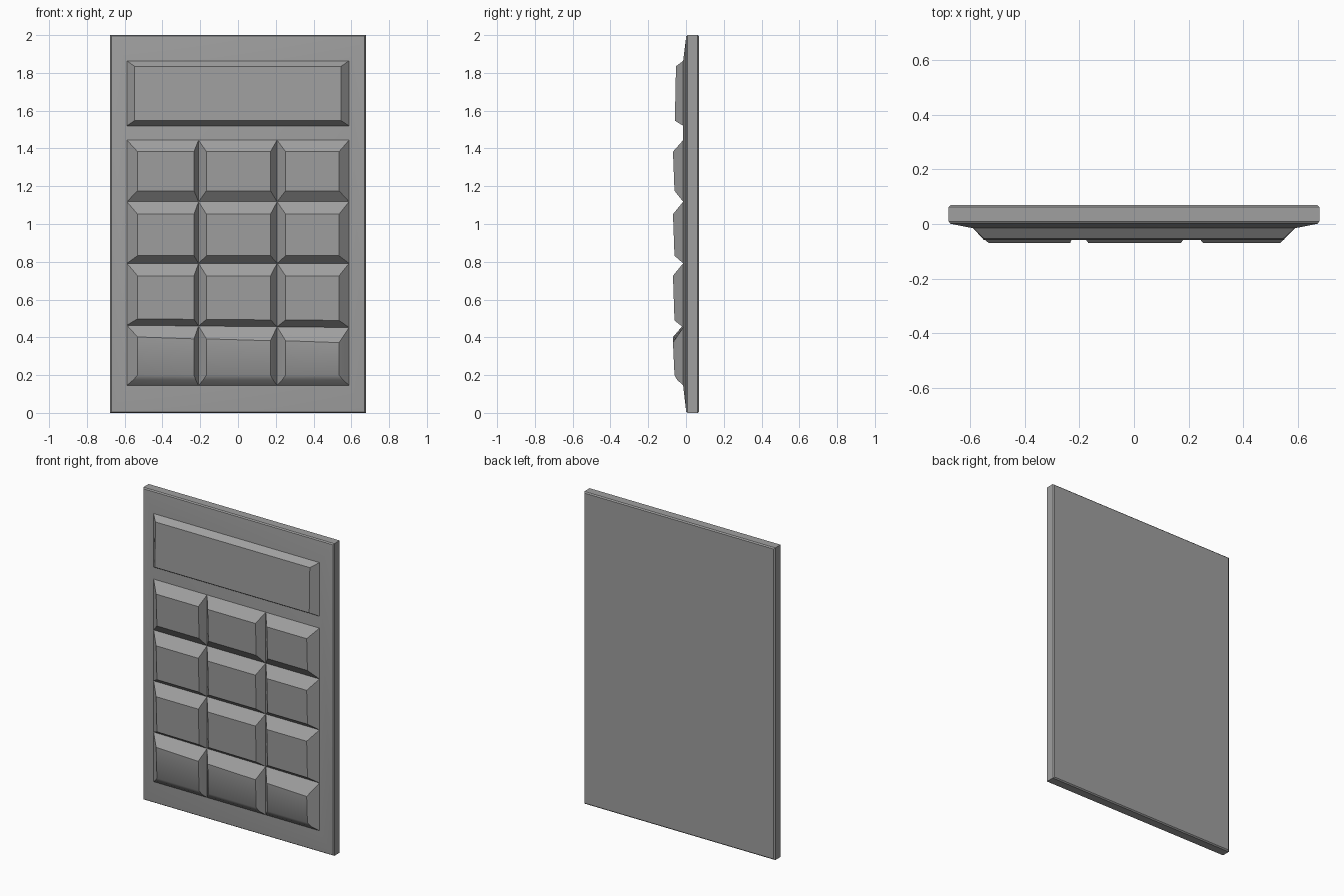
import bpy, bmesh, math
from mathutils import Vector

cube = bpy.data.objects.get("Cube")
if cube:
    bpy.data.objects.remove(cube, do_unlink=True)

grey = bpy.data.materials.new("mid_grey")
grey.use_nodes = True
colour = (0.35, 0.35, 0.35, 1)
grey.diffuse_color = colour
grey.node_tree.nodes["Principled BSDF"].inputs["Base Color"].default_value = colour

FACE = -0.015  # front plane of the casing


def rect(x0, x1, z0, z1, y_low, y_high=None, sag0=0, sag1=0):
    """Rectangle ring facing front; sags lower the right end of each edge."""
    y_high = y_low if y_high is None else y_high
    return [Vector((x0, y_low, z0)), Vector((x1, y_low, z0 - sag0)),
            Vector((x1, y_high, z1 - sag1)), Vector((x0, y_high, z1))]


def loft(name, rings, cap_back=False):
    """Skin the rings from back to front and cap the front."""
    bm = bmesh.new()
    loops = [[bm.verts.new(p) for p in ring] for ring in rings]
    for a, b in zip(loops, loops[1:]):
        for i in range(4):
            j = (i + 1) % 4
            bm.faces.new((a[i], a[j], b[j], b[i]))
    bm.faces.new(loops[-1])
    if cap_back:
        bm.faces.new(loops[0][::-1])
    mesh = bpy.data.meshes.new(name)
    bm.to_mesh(mesh)
    bm.free()
    mesh.materials.append(grey)
    obj = bpy.data.objects.new(name, mesh)
    bpy.context.collection.objects.link(obj)
    bpy.ops.object.select_all(action="DESELECT")
    obj.select_set(True)
    bpy.context.view_layer.objects.active = obj
    bpy.ops.object.shade_smooth_by_angle(angle=math.radians(30))


# Casing: slab with chamfered rims and a sloping front border
W = 0.677
loft("casing", [
    rect(-W + 0.007, W - 0.007, 0.007, 1.993, 0.069),
    rect(-W, W, 0, 2, 0.062),
    rect(-W, W, 0, 2, 0.009),
    rect(-W + 0.006, W - 0.006, 0.006, 1.994, 0.001),
    rect(-0.59, 0.59, 0.143, 1.865, FACE),
], cap_back=True)

# Display panel
loft("display", [
    rect(-0.588, 0.588, 1.52, 1.864, FACE),
    rect(-0.548, 0.546, 1.547, 1.835, -0.059, -0.053),
])

# Keys: (base left, base right, top left, top right) per column
columns = [(-0.588, -0.209, -0.532, -0.233),
           (-0.209, 0.207, -0.167, 0.172),
           (0.207, 0.588, 0.252, 0.535)]
# (base low, base high, top low, top high) per row
rows = [(1.118, 1.444, 1.176, 1.383),
        (0.792, 1.118, 0.832, 1.052),
        (0.464, 0.792, 0.498, 0.726),
        (0.146, 0.464, 0.2, 0.402)]

for r, (b0, b1, t0, t1) in enumerate(rows):
    for c, (x0, x1, u0, u1) in enumerate(columns):
        # The lowest seam and the bottom row's tops lean down to the right
        seam = 0.004 if r == 2 else 0
        lean = 0.01 if r == 3 else 0
        drop = c * lean
        base = rect(x0, x1, b0 - c * seam, b1 - drop * 0.4, FACE,
                    sag0=seam, sag1=lean * 0.4)
        top = rect(u0, u1, t0 - c * seam * 0.7, t1 - drop, -0.061, -0.069,
                   sag0=seam * 0.7, sag1=lean)
        rings = [base, top]
        if r == 3:
            # Bottom row has a softly rounded lower edge
            mid = [a.lerp(b, 0.6) for a, b in zip(base, top)]
            for p in mid[:2]:
                p += Vector((0, -0.004, -0.004))
            rings.insert(1, mid)
        loft(f"key_row{r + 1}_column{c + 1}", rings)
